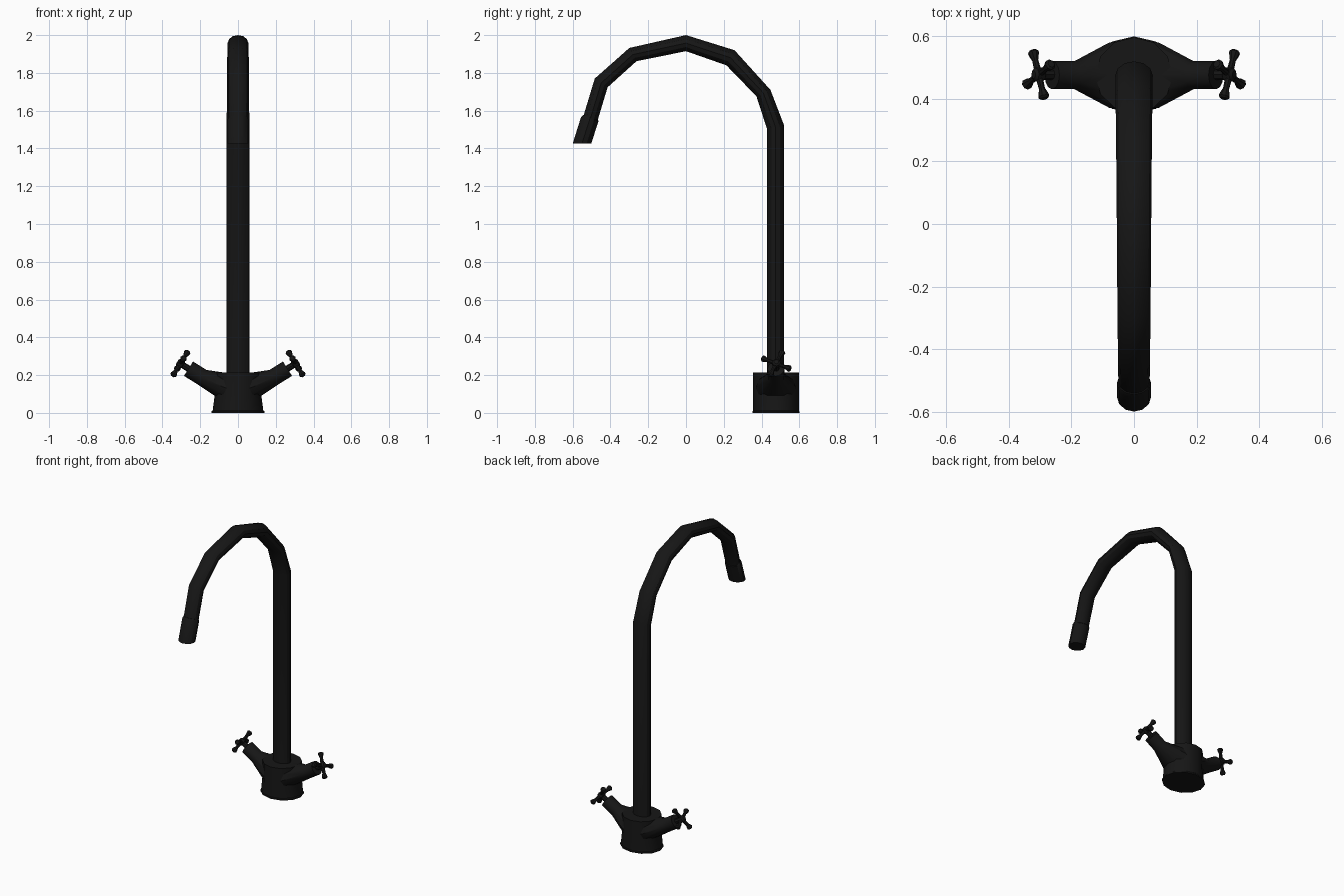
import bpy, bmesh, math
from mathutils import Vector as V

if "Cube" in bpy.data.objects:
    bpy.data.objects.remove(bpy.data.objects["Cube"])

black = bpy.data.materials.new("black_finish")
black.diffuse_color = (0.008, 0.008, 0.008, 1)
black.use_nodes = True
black.node_tree.nodes["Principled BSDF"].inputs["Base Color"].default_value = black.diffuse_color
CY = 0.476  # y of the body axis


def ring(c, u, v, n=12):
    """Ellipse of n points round c with half-axis vectors u and v."""
    c, u, v = V(c), V(u), V(v)
    return [c + u * math.cos(2 * math.pi * i / n) + v * math.sin(2 * math.pi * i / n) for i in range(n)]


def loft(bm, rings):
    """Skin a row of rings and cap both ends."""
    rows = [[bm.verts.new(p) for p in r] for r in rings]
    n = len(rows[0])
    for a, b in zip(rows, rows[1:]):
        for i in range(n):
            j = (i + 1) % n
            bm.faces.new((a[i], a[j], b[j], b[i]))
    bm.faces.new(rows[0][::-1])
    bm.faces.new(rows[-1])


def make(name, lofts, angle=32):
    bm = bmesh.new()
    for rings in lofts:
        loft(bm, rings)
    bmesh.ops.recalc_face_normals(bm, faces=bm.faces)
    me = bpy.data.meshes.new(name)
    bm.to_mesh(me)
    bm.free()
    me.materials.append(black)
    ob = bpy.data.objects.new(name, me)
    bpy.context.collection.objects.link(ob)
    bpy.ops.object.select_all(action='DESELECT')
    ob.select_set(True)
    bpy.context.view_layer.objects.active = ob
    bpy.ops.object.shade_smooth_by_angle(angle=math.radians(angle))
    return ob


def side_ring(outer, inner, half_x):
    """Pipe section spanning two (y, z) points of the side profile."""
    o, i = V((0, *outer)), V((0, *inner))
    return ring((o + i) / 2, (half_x, 0, 0), (o - i) / 2)


# Gooseneck pipe: outer point, inner point, half width
neck = [
    ((0.52, 0.15), (0.43, 0.15), 0.060),
    ((0.52, 1.52), (0.43, 1.50), 0.060),
    ((0.447, 1.71), (0.373, 1.676), 0.059),
    ((0.257, 1.92), (0.214, 1.84), 0.057),
    ((0.0, 2.0), (0.0, 1.915), 0.055),
    ((-0.30, 1.932), (-0.262, 1.862), 0.053),
    ((-0.483, 1.77), (-0.415, 1.724), 0.051),
    ((-0.548, 1.555), (-0.472, 1.535), 0.050),
]
make("gooseneck_pipe", [[side_ring(*s) for s in neck]])

# Spout nozzle, cut level at the bottom
make("spout_nozzle", [[
    side_ring((-0.545, 1.577), (-0.474, 1.558), 0.050),
    side_ring((-0.556, 1.565), (-0.463, 1.545), 0.055),
    side_ring((-0.600, 1.425), (-0.502, 1.425), 0.055),
]])

# Body with thin foot flange
body = [(0.0, 0.140, 0.124), (0.008, 0.140, 0.124), (0.012, 0.134, 0.121),
        (0.09, 0.124, 0.121), (0.215, 0.124, 0.121)]
make("body", [[ring((0, CY, z), (rx, 0, 0), (0, ry, 0)) for z, rx, ry in body]])

# Mirrored arms and cross handles
for side, s in (("right", 1), ("left", -1)):
    ax = V((0.85 * s, 0, 0.53)).normalized()
    up = V((-ax.z * s, 0, abs(ax.x)))
    yy = V((0, 1, 0))
    start = V((0.19 * s, CY, 0.189))
    r = 0.045
    make(f"{side}_arm", [[
        ring((0.0, CY, 0.11), (0, 0.108, 0), (0, 0, 0.10)),
        ring((0.078 * s, CY, 0.137), (0, 0.105, 0), (0, 0, 0.077)),
        ring(start, yy * r, up * r),
        ring(start + ax * 0.085, yy * r, up * r),
    ]])

    # Handle: stem, hub and four flared spokes turned about the axis
    hub = V((0.305 * s, CY + 0.002, 0.261))
    up = V((-ax.z * s, 0, abs(ax.x)))
    up.x = -ax.z * (1 if s > 0 else -1)
    parts = [[ring(hub + ax * d, yy * q, up * q, 8)
              for d, q in ((-0.055, 0.017), (-0.018, 0.017), (-0.014, 0.022),
                           (0.012, 0.022), (0.019, 0.013))]]
    for k in range(4):
        a = math.radians(-24 + 90 * k)
        d = yy * math.cos(a) + up * math.sin(a)
        w = ax.cross(d)
        parts.append([ring(hub + d * t, ax * q, w * q, 8)
                      for t, q in ((0.0, 0.012), (0.05, 0.010), (0.070, 0.017),
                                   (0.078, 0.018), (0.084, 0.012))])
    make(f"{side}_cross_handle", parts)
